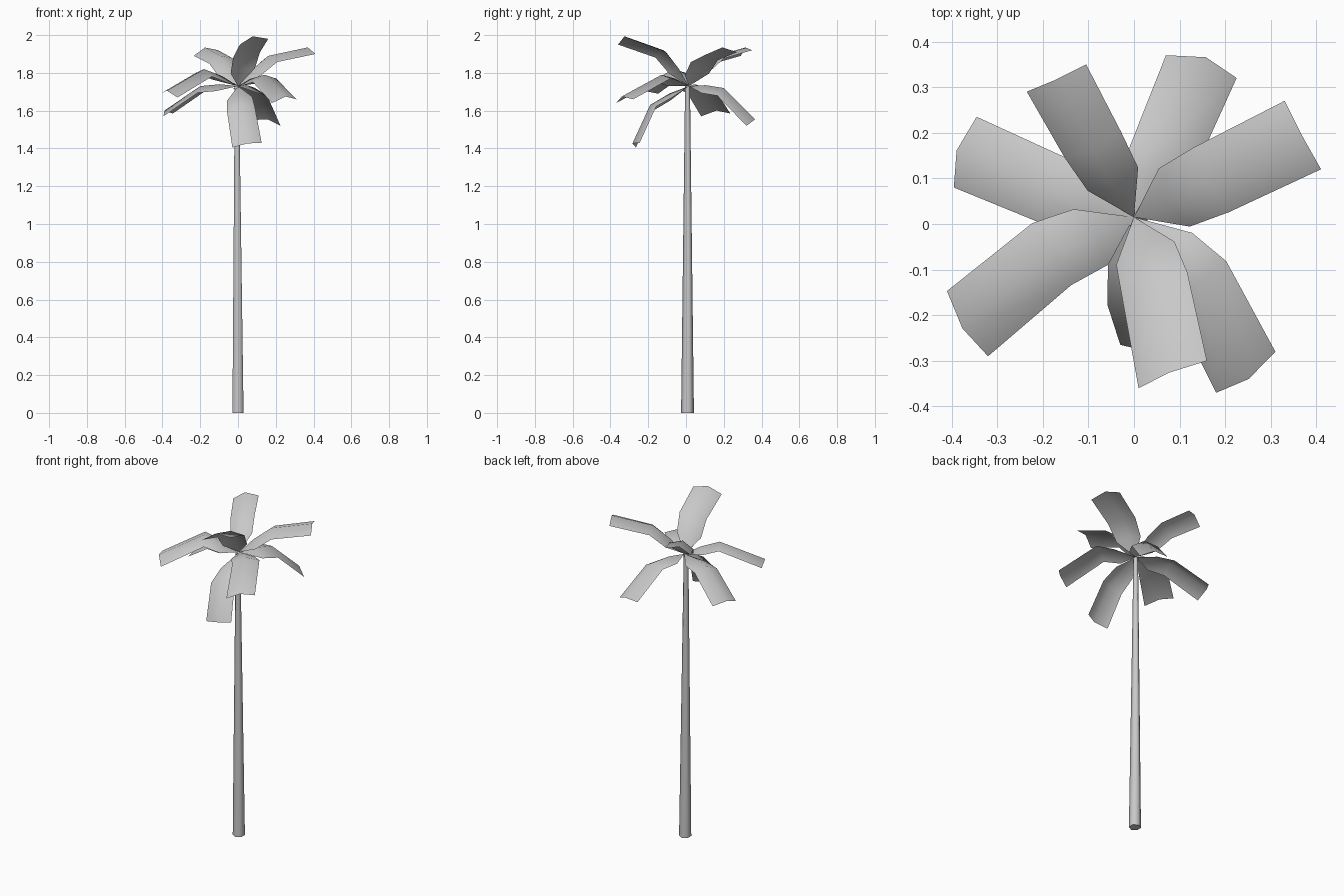
import bpy
import bmesh
from mathutils import Vector

if "Cube" in bpy.data.objects:
    bpy.data.objects.remove(bpy.data.objects["Cube"], do_unlink=True)

# One plain grey for the whole tree
grey = bpy.data.materials.new("plain_grey")
grey.use_nodes = True
colour = (0.58, 0.58, 0.58, 1)
grey.diffuse_color = colour
grey.node_tree.nodes["Principled BSDF"].inputs["Base Color"].default_value = colour

CROWN = Vector((0, 0.015, 1.73))
FOLD = 0.03  # height of the ridge above the leaf edges


def finish(name, bm):
    """Turn a bmesh into a smooth shaded, coloured object."""
    mesh = bpy.data.meshes.new(name)
    bm.to_mesh(mesh)
    bm.free()
    mesh.materials.append(grey)
    for face in mesh.polygons:
        face.use_smooth = True
    obj = bpy.data.objects.new(name, mesh)
    bpy.context.collection.objects.link(obj)
    return obj


def add_leaf(name, left_tip, right_tip, knee):
    """Roof-folded leaf rising from the crown, bending at the knee."""
    left_tip, right_tip, knee = Vector(left_tip), Vector(right_tip), Vector(knee)
    half = (left_tip - right_tip) / 2
    tip = (left_tip + right_tip) / 2
    inner_up = (knee - CROWN).cross(half).normalized()
    outer_up = (tip - knee).cross(half).normalized()
    knee_up = (inner_up + outer_up).normalized()
    shoulder = CROWN.lerp(knee, 0.48) + inner_up * 0.01

    def section(ridge, up, width):
        side = half * width
        drop = up * FOLD
        return [ridge + side - drop, ridge, ridge - side - drop]

    sections = [
        section(shoulder, inner_up, 0.85),
        section(knee, knee_up, 0.95),
        section(tip + outer_up * FOLD, outer_up, 1),
    ]
    bm = bmesh.new()
    base = bm.verts.new(CROWN)
    rows = [[bm.verts.new(p) for p in points] for points in sections]
    for i in range(2):
        # Fan from the crown, then the two strips along the leaf
        bm.faces.new((base, rows[0][i + 1], rows[0][i]))
        for inner, outer in zip(rows, rows[1:]):
            bm.faces.new((inner[i], inner[i + 1], outer[i + 1], outer[i]))
    finish(name, bm)


# Leaves: left tip corner, right tip corner, ridge point at the knee
leaves = {
    "left_leaf": ((0.33, 0.27, 1.91), (0.41, 0.12, 1.9), (0.16, 0.09, 1.89)),
    "back_left_leaf": ((0.07, 0.37, 1.55), (0.225, 0.32, 1.52), (0.09, 0.2, 1.72)),
    "back_right_leaf": ((-0.235, 0.29, 1.89), (-0.105, 0.35, 1.92), (-0.09, 0.16, 1.89)),
    "right_leaf": ((-0.395, 0.08, 1.57), (-0.345, 0.235, 1.585), (-0.2, 0.08, 1.73)),
    "front_right_leaf": ((-0.32, -0.29, 1.67), (-0.41, -0.147, 1.69), (-0.18, -0.07, 1.82)),
    "front_upper_leaf": ((0.16, -0.3, 1.98), (0.01, -0.36, 1.95), (0.035, -0.12, 1.92)),
    "front_left_leaf": ((0.31, -0.28, 1.66), (0.18, -0.37, 1.64), (0.14, -0.13, 1.79)),
    "front_hanging_leaf": ((0.125, -0.245, 1.43), (-0.03, -0.265, 1.405), (0.015, -0.19, 1.63)),
}
for leaf_name, points in leaves.items():
    add_leaf(leaf_name, *points)

# Slender tapering trunk, leaning very slightly at the top
bm = bmesh.new()
bmesh.ops.create_cone(bm, cap_ends=True, segments=6, radius1=0.034,
                      radius2=0.013, depth=CROWN.z)
for v in bm.verts:
    if v.co.z > 0:
        v.co.x -= 0.006
trunk = finish("trunk", bm)
trunk.location = (0, 0.008, CROWN.z / 2)
for face in trunk.data.polygons:
    face.use_smooth = len(face.vertices) == 4
